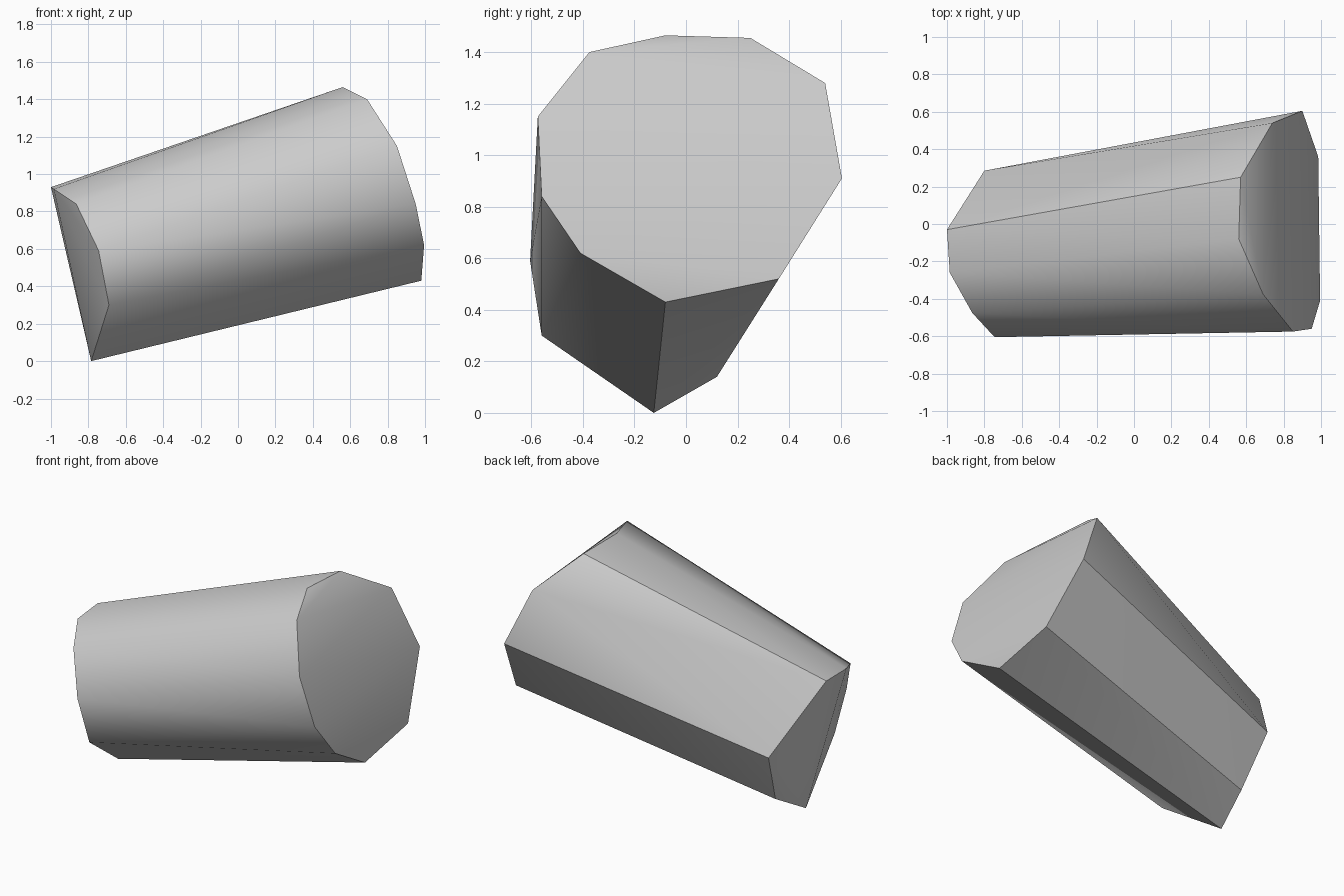
import bpy
import bmesh
import math

default_cube = bpy.data.objects.get("Cube")
if default_cube is not None:
    bpy.data.objects.remove(default_cube, do_unlink=True)


def make_material(name, colour):
    material = bpy.data.materials.new(name)
    material.use_nodes = True
    material.diffuse_color = colour
    for node in material.node_tree.nodes:
        if node.type == 'BSDF_PRINCIPLED':
            node.inputs["Base Color"].default_value = colour
    return material


def make_hull(name, rims, material):
    """Stretch a convex skin over the given rims."""
    bm = bmesh.new()
    for rim in rims:
        for point in rim:
            bm.verts.new(point)
    result = bmesh.ops.convex_hull(bm, input=list(bm.verts))
    loose = set(result["geom_interior"]) | set(result["geom_unused"])
    loose_verts = [v for v in loose if isinstance(v, bmesh.types.BMVert)]
    bmesh.ops.delete(bm, geom=loose_verts, context='VERTS')
    bmesh.ops.recalc_face_normals(bm, faces=list(bm.faces))
    mesh = bpy.data.meshes.new(name)
    bm.to_mesh(mesh)
    bm.free()
    mesh.materials.append(material)
    obj = bpy.data.objects.new(name, mesh)
    bpy.context.collection.objects.link(obj)
    return obj


# Wide rim, running round the bulging end
wide_rim = [
    (0.98, -0.08, 0.43), (0.995, -0.41, 0.62), (0.95, -0.56, 0.84),
    (0.85, -0.575, 1.15), (0.69, -0.375, 1.40), (0.56, -0.08, 1.465),
    (0.57, 0.25, 1.455), (0.74, 0.54, 1.28), (0.90, 0.605, 0.91),
    (0.985, 0.36, 0.52),
]

# Narrow rim, running round the ridged end
narrow_rim = [
    (-1, -0.03, 0.93), (-0.985, -0.26, 0.92), (-0.865, -0.475, 0.84),
    (-0.745, -0.605, 0.59), (-0.69, -0.56, 0.30), (-0.785, -0.125, 0),
    (-0.735, 0.12, 0.14), (-0.80, 0.285, 0.49),
]

# Tapered block with soft facets and sharp rims
grey = make_material("light_grey", (0.6, 0.6, 0.6, 1))
block = make_hull("tapered_block", [wide_rim, narrow_rim], grey)
bpy.ops.object.select_all(action='DESELECT')
block.select_set(True)
bpy.context.view_layer.objects.active = block
bpy.ops.object.shade_smooth_by_angle(angle=math.radians(30))
